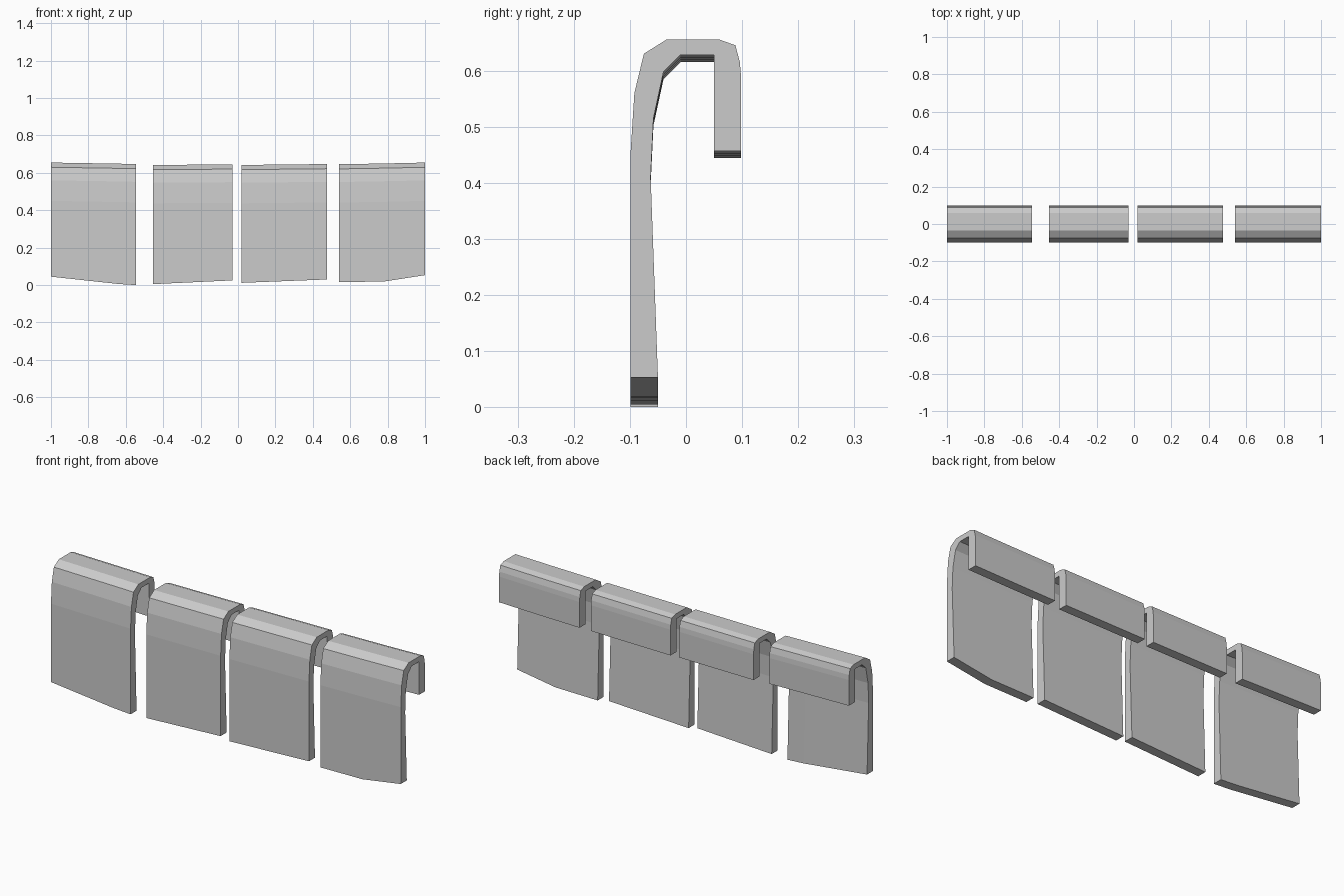
import bpy
import bmesh

cube = bpy.data.objects.get("Cube")
if cube:
    bpy.data.objects.remove(cube, do_unlink=True)

# Single grey material
grey = bpy.data.materials.new("plain_grey")
grey.use_nodes = True
colour = (0.6, 0.6, 0.6, 1.0)
grey.diffuse_color = colour
grey.node_tree.nodes["Principled BSDF"].inputs["Base Color"].default_value = colour

# Hook-shaped cross-section (y, z), from the front face over the top to the
# back lip and down the inside; the two bottom corners are added per station
HOOK = [
    (-0.099, 0.45), (-0.092, 0.56), (-0.075, 0.63), (-0.035, 0.655),
    (0.06, 0.655), (0.088, 0.645), (0.096, 0.615), (0.098, 0.59),
    (0.098, 0.457), (0.05, 0.457), (0.05, 0.628), (-0.01, 0.628),
    (-0.04, 0.598), (-0.058, 0.515), (-0.063, 0.41),
]
FRONT_Y, BACK_Y = -0.099, -0.05


def hooked_panel(name, stations):
    """Loft the hook through stations of (x, drop of the top, bottom height)."""
    bm = bmesh.new()
    rings = []
    for x, drop, bottom in stations:
        section = [(FRONT_Y, bottom)]
        section += [(y, z - drop) for y, z in HOOK]
        section += [(BACK_Y, bottom)]
        rings.append([bm.verts.new((x, y, z)) for y, z in section])
    count = len(rings[0])
    for a, b in zip(rings, rings[1:]):
        for i in range(count):
            j = (i + 1) % count
            bm.faces.new((a[i], a[j], b[j], b[i]))
    bm.faces.new(rings[0])
    bm.faces.new(rings[-1])
    bmesh.ops.recalc_face_normals(bm, faces=bm.faces)
    mesh = bpy.data.meshes.new(name)
    bm.to_mesh(mesh)
    bm.free()
    mesh.materials.append(grey)
    obj = bpy.data.objects.new(name, mesh)
    bpy.context.collection.objects.link(obj)
    return obj


# Four separate panels in a row; the outer two have a kinked bottom edge
hooked_panel("outer_right_panel",
             [(-1.0, 0.0, 0.045), (-0.64, 0.006, 0.006), (-0.545, 0.008, 0.0)])
hooked_panel("inner_right_panel",
             [(-0.455, 0.013, 0.005), (-0.03, 0.01, 0.025)])
hooked_panel("inner_left_panel",
             [(0.02, 0.013, 0.012), (0.475, 0.008, 0.03)])
hooked_panel("outer_left_panel",
             [(0.54, 0.009, 0.016), (0.78, 0.005, 0.019), (1.0, 0.0, 0.053)])
